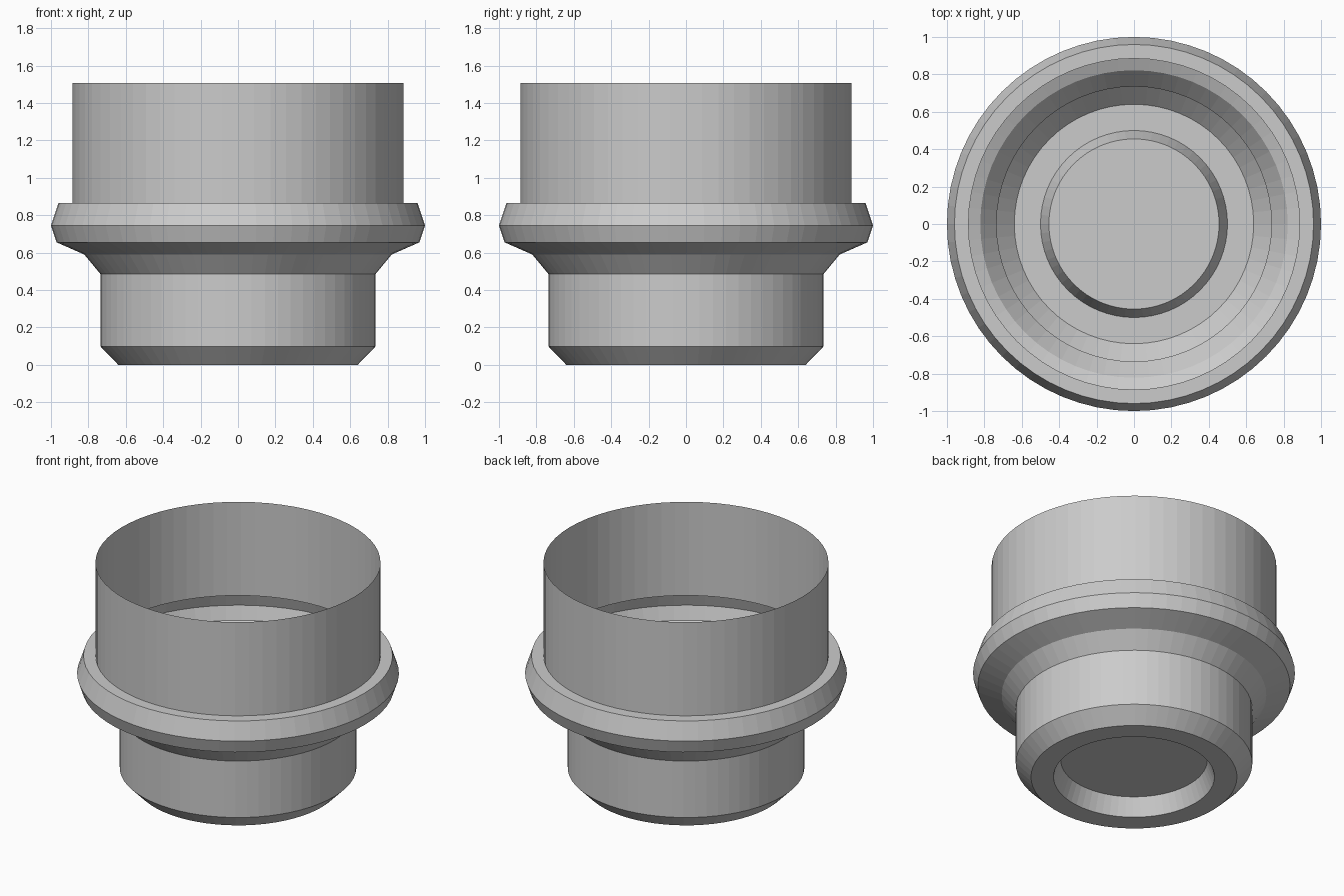
import bpy
import bmesh
from math import cos, sin, tau

if "Cube" in bpy.data.objects:
    bpy.data.objects.remove(bpy.data.objects["Cube"])

SIDES = 64

# Single-sheet cross-section (radius, height), from the open rim down to the recessed base
PROFILE = [
    (0.885, 1.507),               # open rim
    (0.885, 0.865),               # foot of the upper sleeve
    (0.96, 0.865), (1.0, 0.745),  # collar
    (0.97, 0.655), (0.822, 0.59),
    (0.735, 0.485),               # lower neck
    (0.735, 0.098), (0.64, 0.0),  # chamfered foot
    (0.50, 0.0), (0.455, 0.12),   # recess in the base
]


def lathe(name, profile, sides):
    """Revolve a profile about z and close its last ring with a flat disc."""
    bm = bmesh.new()
    rings = [[bm.verts.new((r * cos(tau * i / sides), r * sin(tau * i / sides), z))
              for i in range(sides)] for r, z in profile]
    for upper, lower in zip(rings, rings[1:]):
        for i in range(sides):
            j = (i + 1) % sides
            bm.faces.new((upper[i], lower[i], lower[j], upper[j]))
    bm.faces.new(rings[-1][::-1])
    mesh = bpy.data.meshes.new(name)
    bm.to_mesh(mesh)
    bm.free()
    obj = bpy.data.objects.new(name, mesh)
    bpy.context.collection.objects.link(obj)
    return obj


# Open stepped cup with flat faces
lathe("collared_cup", PROFILE, SIDES)
